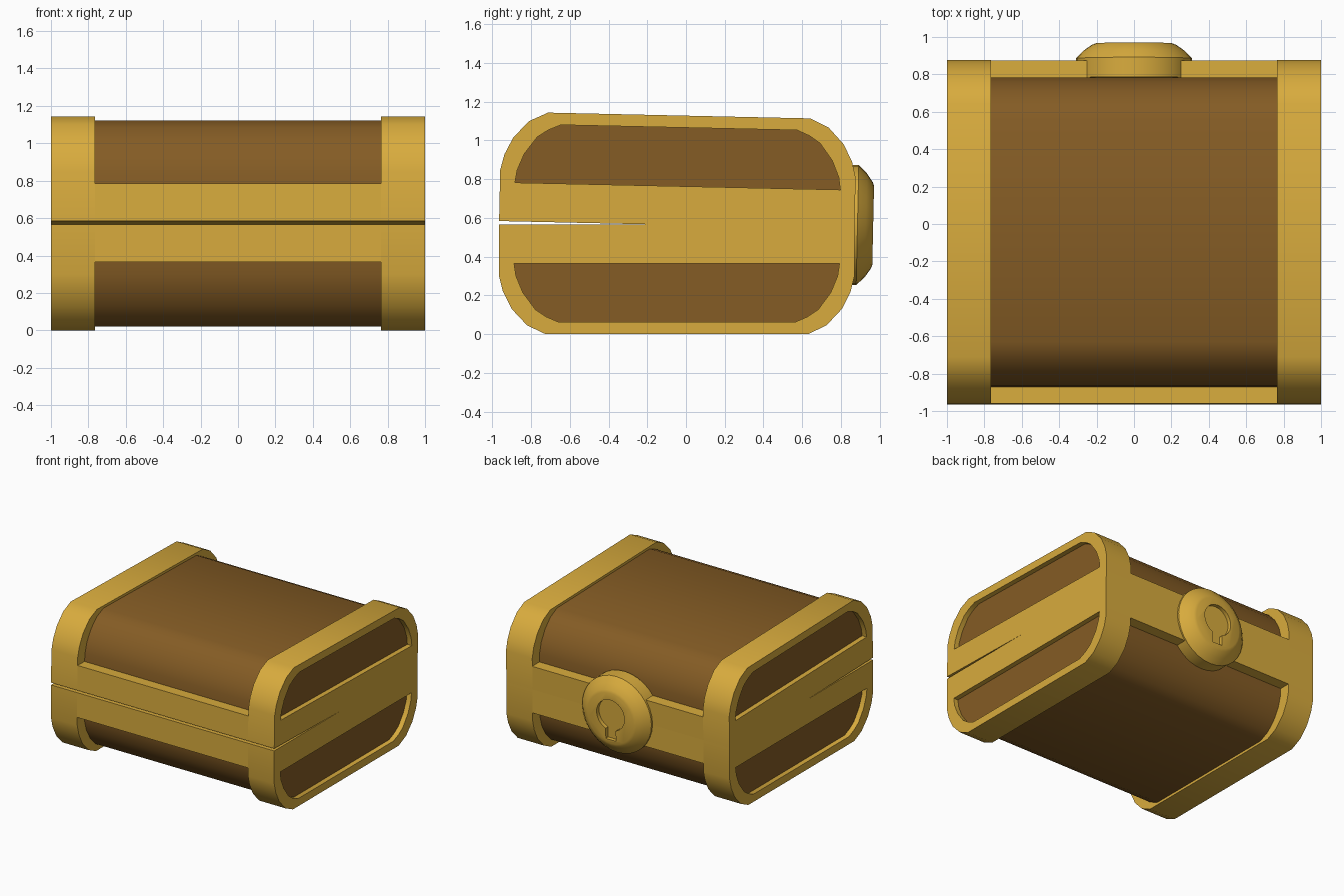
import bpy, bmesh, math
from mathutils import Matrix, Vector

if "Cube" in bpy.data.objects:
    bpy.data.objects.remove(bpy.data.objects["Cube"])

SPLIT = 0.565      # height where lid and base meet
MID_Y = -0.0475    # centre of the chest body along y


def material(name, rgb):
    m = bpy.data.materials.new(name)
    m.diffuse_color = (*rgb, 1.0)
    m.use_nodes = True
    m.node_tree.nodes["Principled BSDF"].inputs["Base Color"].default_value = m.diffuse_color
    return m


GOLD = material("gold", (0.69, 0.41, 0.047))
WOOD = material("brown_wood", (0.233, 0.107, 0.018))

# Lid transform: flipped base, tilted slightly open towards the front
PIVOT = Vector((0, -0.11, SPLIT))
TILT = (Matrix.Translation(PIVOT) @ Matrix.Rotation(-0.022, 4, 'X')
        @ Matrix.Translation(-PIVOT))
LID = TILT @ Matrix.Translation((0, 0, 2 * SPLIT)) @ Matrix.Diagonal((1, 1, -1, 1))
BASE = Matrix.Identity(4)


def section(half, corner):
    """Closed y/z outline from one corner curve, mirrored front to back."""
    front = [(MID_Y - half + d, z) for d, z in corner]
    back = [(MID_Y + half - d, z) for d, z in reversed(corner)]
    return front + back


BODY = section(0.9175, [(0, SPLIT), (0, .30), (.02, .22), (.065, .13), (.145, .045), (.24, 0)])
PANEL = section(0.84, [(0, .365), (.01, .30), (.045, .215), (.11, .127), (.165, .09), (.23, .062)])
CORE = section(0.83, [(0, .40), (.006, .30), (.03, .215), (.08, .13), (.15, .06), (.235, .02)])
BAND = section(0.9175, [(0, SPLIT), (0, .365)])


def finish(bm, name, mats, matrix=BASE):
    bm.transform(matrix)
    bmesh.ops.recalc_face_normals(bm, faces=bm.faces)
    mesh = bpy.data.meshes.new(name)
    bm.to_mesh(mesh)
    bm.free()
    for m in mats:
        mesh.materials.append(m)
    ob = bpy.data.objects.new(name, mesh)
    bpy.context.collection.objects.link(ob)
    return ob


def smooth(ob):
    bpy.ops.object.select_all(action='DESELECT')
    ob.select_set(True)
    bpy.context.view_layer.objects.active = ob
    bpy.ops.object.shade_smooth_by_angle(angle=math.radians(32))


def loft(name, loops, mats, matrix=BASE, end_mat=0):
    """Bridge equal-length loops of 3D points and close both ends."""
    bm = bmesh.new()
    rings = [[bm.verts.new(p) for p in loop] for loop in loops]
    n = len(rings[0])
    for a, b in zip(rings, rings[1:]):
        for i in range(n):
            j = (i + 1) % n
            bm.faces.new((a[i], a[j], b[j], b[i]))
    bm.faces.new(rings[0])
    bm.faces.new(rings[-1]).material_index = end_mat
    return finish(bm, name, mats, matrix)


def at_x(outline, x):
    return [(x, y, z) for y, z in outline]


# Both halves: wooden core, gold middle band, framed ends with recessed panels
for half, matrix in (("base", BASE), ("lid", LID)):
    smooth(loft(half + "_wood_core", [at_x(CORE, -.8), at_x(CORE, .8)], [WOOD], matrix))
    loft(half + "_band", [at_x(BAND, -.765), at_x(BAND, .765)], [GOLD], matrix)
    for side, s in (("left", -1), ("right", 1)):
        loops = [at_x(BODY, s * .765), at_x(BODY, s), at_x(PANEL, s), at_x(PANEL, s * .96)]
        smooth(loft(f"{half}_{side}_end", loops, [GOLD, WOOD], matrix, end_mat=1))

# Round lock plate on the back
LOCK_Z = 0.585


def circle(r, y, n=32):
    return [(r * math.cos(2 * math.pi * i / n), y, LOCK_Z + r * math.sin(2 * math.pi * i / n))
            for i in range(n)]


lock = loft("lock", [circle(r, y) for r, y in
                     ((.31, .78), (.31, .885), (.268, .928), (.225, .958), (.205, .966))],
            [GOLD], TILT)

# Keyhole cut: round top with a straight slot below
R, W = 0.125, 0.045
start = -math.pi / 2 + math.asin(W / R)
sweep = 2 * math.pi - 2 * math.asin(W / R)
hole = [(R * math.cos(start + sweep * i / 20), .025 + R * math.sin(start + sweep * i / 20))
        for i in range(21)]
hole += [(-W, -.175), (W, -.175)]
cutter = loft("keyhole_cutter", [[(x, y, LOCK_Z + z) for x, z in hole] for y in (.935, 1.05)],
              [GOLD], TILT)
cutter.hide_render = True
mod = lock.modifiers.new("keyhole", 'BOOLEAN')
mod.operation = 'DIFFERENCE'
mod.solver = 'EXACT'
mod.object = cutter
bpy.context.view_layer.objects.active = lock
bpy.ops.object.modifier_apply(modifier=mod.name)
bpy.data.objects.remove(cutter)
smooth(lock)
